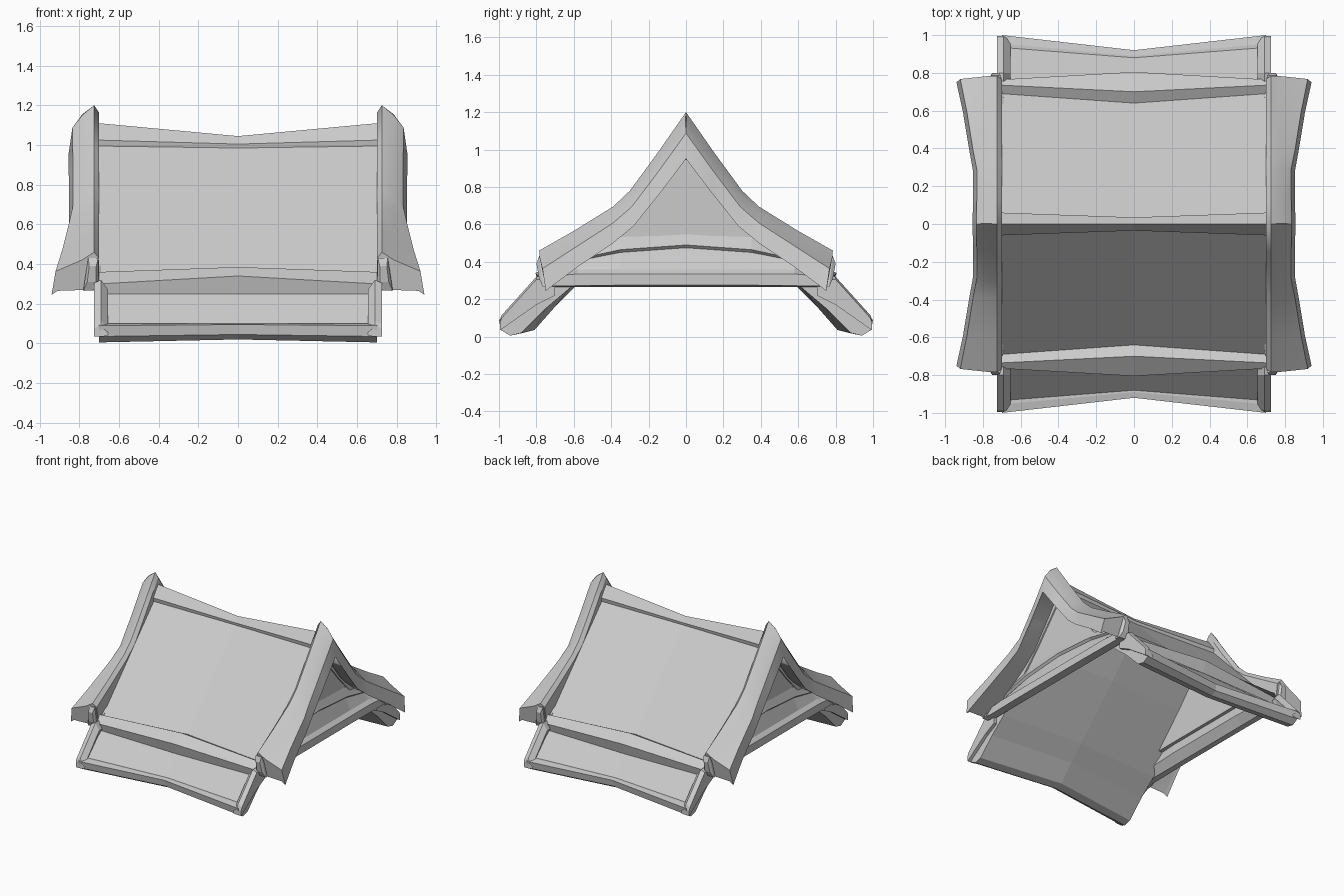
import bpy
import bmesh
import math

if "Cube" in bpy.data.objects:
    bpy.data.objects.remove(bpy.data.objects["Cube"])


def loft(name, rings, closed=True, cap_start=False, cap_end=False, smooth=0):
    """Skin a list of matching point rings and mirror the part over x and y."""
    n = len(rings[0])
    verts = [p for r in rings for p in r]
    faces = []
    for i in range(len(rings) - 1):
        for j in range(n if closed else n - 1):
            k = (j + 1) % n
            faces.append((i * n + j, i * n + k, (i + 1) * n + k, (i + 1) * n + j))
    if cap_start:
        faces.append(tuple(range(n)))
    if cap_end:
        faces.append(tuple(range((len(rings) - 1) * n, len(rings) * n))[::-1])
    me = bpy.data.meshes.new(name)
    me.from_pydata(verts, [], faces)
    ob = bpy.data.objects.new(name, me)
    bpy.context.collection.objects.link(ob)
    # consistent outward normals
    bm = bmesh.new()
    bm.from_mesh(me)
    bmesh.ops.recalc_face_normals(bm, faces=bm.faces)
    bm.to_mesh(me)
    bm.free()
    m = ob.modifiers.new("mirror", 'MIRROR')
    m.use_axis = (True, True, False)
    m.merge_threshold = 0.0005
    if smooth:
        bpy.ops.object.select_all(action='DESELECT')
        ob.select_set(True)
        bpy.context.view_layer.objects.active = ob
        bpy.ops.object.shade_smooth_by_angle(angle=math.radians(smooth))
    return ob


# Roof shell: (y, z) profile at the gable end and at the sagging middle
end = [(0, 1.11), (.06, 1.025), (.055, .995), (.69, .335), (.735, .36), (.765, .30),
       (.76, .25), (.935, .10), (.955, .10), (1.0, .09), (.99, .035), (.94, .005),
       (.88, .02), (.75, .15), (.62, .26), (.26, .64), (0, .95)]
mid = [(0, 1.045), (.035, 1.005), (.03, .985), (.64, .355), (.70, .385), (.805, .34),
       (.775, .25), (.88, .10), (.89, .10), (.92, .095), (.91, .045), (.87, .02),
       (.81, .035), (.70, .16), (.59, .27), (.24, .63), (0, .91)]
loft("roof_shell", [[(0, y, z) for y, z in mid], [(.70, y, z) for y, z in end]],
     closed=False, cap_end=True)

# Raised side rim on each lower eave
rim = [(.70, .32, .22), (.80, .32, .17), (.985, .115, .04), (.995, .09, .035)]
loft("eave_side_rim", [[(.655, y, a - .05), (.69, y, a), (.725, y, a - .015),
                        (.725, y, b), (.68, y, b)] for y, a, b in rim],
     cap_start=True, cap_end=True)

# Flared gable boards: top y, top z, low y, low z, outer x
board = [(0, 1.20, 0, .95, .855), (.15, .985, .14, .765, .852), (.30, .78, .28, .59, .852),
         (.39, .695, .39, .50, .872), (.60, .565, .59, .365, .905), (.785, .46, .75, .245, .94)]
rings = []
for yt, zt, yl, zl, xo in board:
    h = zt - zl
    ym = (yt + yl) / 2
    rings.append([(.70, yl, zl + .25 * h), (.70, ym, zt - .15 * h), (.725, yt, zt),
                  (.785, yt - .003, zt - .18 * h), (xo - .02, ym, zt - .45 * h),
                  (xo, yl, zl), (xo - .03, yl, zl + .02), (.74, yl, zl + .12 * h)])
loft("gable_board", rings, cap_end=True, smooth=30)

# Faceted block closing the foot of each board
loft("board_foot", [
    [(.705, .72, .28), (.705, .72, .42), (.76, .72, .42), (.78, .72, .27)],
    [(.70, .765, .27), (.705, .785, .43), (.755, .785, .43), (.78, .765, .265)],
    [(.715, .785, .31), (.715, .80, .39), (.75, .80, .39), (.76, .785, .31)]],
    cap_start=True, cap_end=True)

# Recessed triangular gable wall
loft("gable_wall", [[(x, 0, 1.02), (x, .42, .56), (x, .60, .40), (x, 0, .40)]
                    for x in (.64, .69)], cap_start=True, cap_end=True)

# Stepped skirt and tie beam below the gable wall, bowed along its length
xs = (.68, .715, .70, .735, .765, .765, .71, .66)
skirt = [(0, (.57, .49, .475, .36, .335, .275, .265, .33)),
         (.35, (.56, .465, .45, .36, .335, .275, .265, .33)),
         (.58, (.42, .415, .405, .36, .335, .272, .265, .32)),
         (.75, (.30, .335, .33, .325, .32, .27, .265, .28))]
loft("gable_skirt", [[(max(x, .703) if y > .7 else x, y, z) for x, z in zip(xs, zs)]
                     for y, zs in skirt], cap_end=True)
